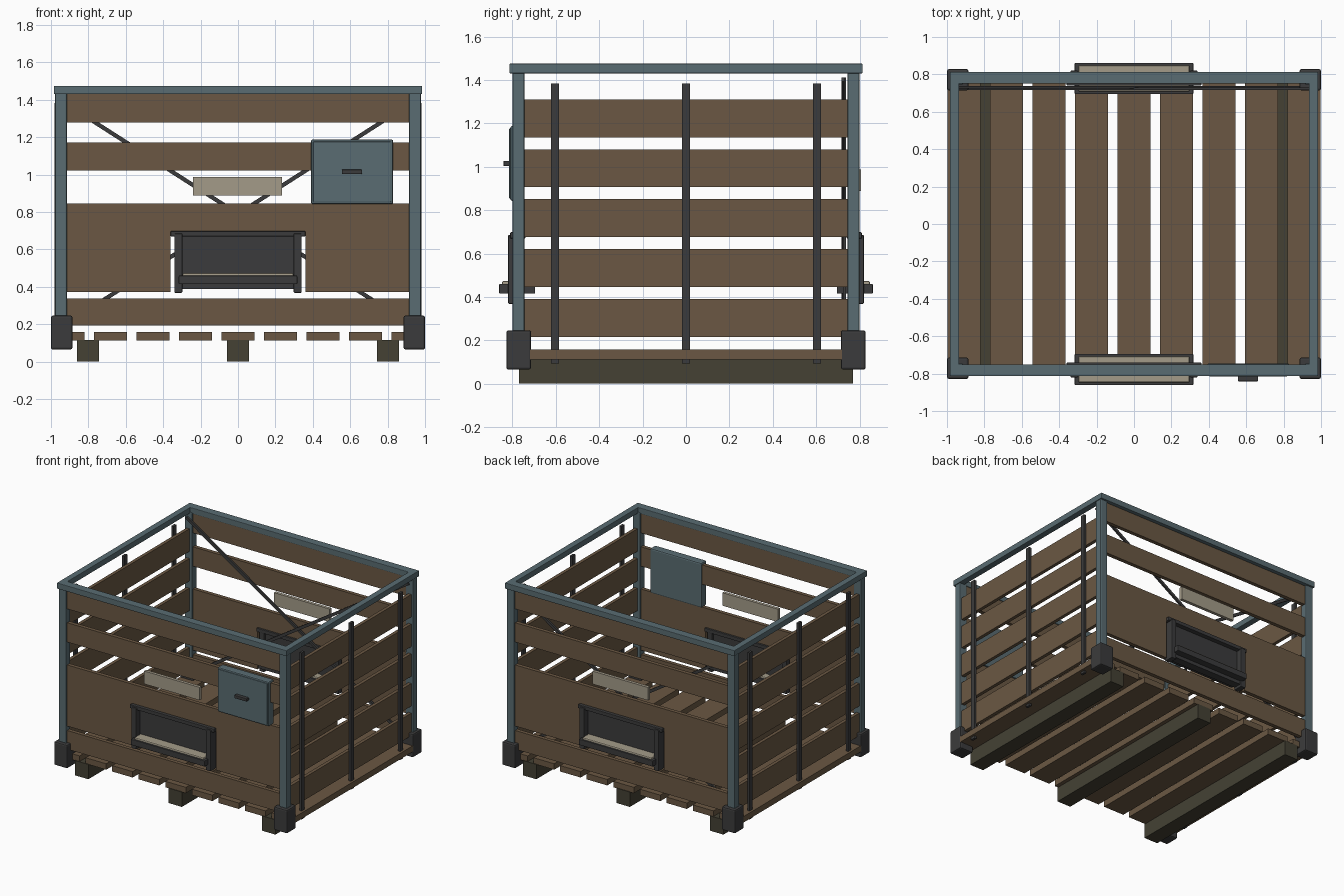
import bpy, bmesh, math
from mathutils import Matrix

if "Cube" in bpy.data.objects:
    bpy.data.objects.remove(bpy.data.objects["Cube"])


def mat(name, c):
    m = bpy.data.materials.new(name)
    m.diffuse_color = (*c, 1)
    m.use_nodes = True
    m.node_tree.nodes["Principled BSDF"].inputs["Base Color"].default_value = m.diffuse_color
    return m


TEAL = mat("teal steel", (0.100, 0.150, 0.168))
WOOD = mat("brown wood", (0.145, 0.097, 0.056))
RUNNER = mat("dark runner wood", (0.058, 0.053, 0.034))
DARK = mat("charcoal metal", (0.044, 0.044, 0.045))
PALE = mat("pale plate", (0.37, 0.33, 0.25))


def box(name, x, y, z, m, bevel=0, rot_y=0):
    """Box from (min, max) ranges, optionally bevelled and turned about y."""
    lo, hi = zip(*[sorted(r) for r in (x, y, z)])
    size = [b - a for a, b in zip(lo, hi)]
    mid = [(a + b) / 2 for a, b in zip(lo, hi)]
    bm = bmesh.new()
    bmesh.ops.create_cube(bm, size=1, matrix=Matrix.Diagonal((*size, 1)))
    if bevel:
        bmesh.ops.bevel(bm, geom=bm.edges[:], offset=bevel, segments=2,
                        profile=0.5, affect='EDGES')
    me = bpy.data.meshes.new(name)
    bm.to_mesh(me)
    bm.free()
    me.materials.append(m)
    ob = bpy.data.objects.new(name, me)
    ob.location = mid
    ob.rotation_euler = (0, rot_y, 0)
    bpy.context.collection.objects.link(ob)
    return ob


# Pallet runners and deck slats
for c in (-0.802, 0, 0.802):
    box("runner", (c - 0.058, c + 0.058), (-0.77, 0.77), (0, 0.115), RUNNER)
for i in range(9):
    c = (i - 4) * 0.2275
    box("deck_slat", (c - 0.088, c + 0.088), (-0.765, 0.765), (0.112, 0.158), WOOD)

# Corner posts and protectors
for sx in (-1, 1):
    for sy in (-1, 1):
        box("corner_post", (sx * 0.915, sx * 0.978), (sy * 0.745, sy * 0.80),
            (0.1, 1.44), TEAL, 0.006)
        box("corner_protector", (sx * 0.885, sx), (sy * 0.714, sy * 0.828),
            (0.065, 0.246), DARK, 0.01)

# Top rim
for s in (-1, 1):
    box("long_top_rail", (-0.984, 0.984), (s * 0.75, s * 0.814), (1.43, 1.475), TEAL, 0.004)
    box("side_top_rail", (s * 0.935, s * 0.984), (-0.76, 0.76), (1.43, 1.475), TEAL, 0.004)

# Side slats and upright battens
for s in (-1, 1):
    for i in range(5):
        c = 0.303 + i * 0.23
        box("side_slat", (s * 0.938, s * 0.964), (-0.754, 0.754), (c - 0.0875, c + 0.0875), WOOD)
    for y in (-0.603, 0, 0.603):
        box("side_batten", (s * 0.962, s * 0.981), (y - 0.0185, y + 0.0185), (0.093, 1.383), DARK)

# Front and back walls
for s in (-1, 1):
    wall = (s * 0.755, s * 0.785)
    for z in ((1.28, 1.432), (1.023, 1.173), (0.193, 0.338)):
        box("wall_board", (-0.915, 0.915), wall, z, WOOD)
    # Panel around the feeding hatch
    for t in (-1, 1):
        box("wall_panel_side", (t * 0.36, t * 0.915), wall, (0.372, 0.846), WOOD)
    box("wall_panel_top", (-0.36, 0.36), wall, (0.69, 0.846), WOOD)
    # Hatch frame, shutter and trough
    box("hatch_lintel", (-0.36, 0.36), (s * 0.74, s * 0.81), (0.67, 0.698), DARK, 0.003)
    for t in (-1, 1):
        box("hatch_jamb", (t * 0.298, t * 0.34), (s * 0.745, s * 0.82), (0.368, 0.685), DARK, 0.005)
    box("hatch_shutter", (-0.31, 0.31), (s * 0.76, s * 0.775), (0.39, 0.68), DARK)
    box("hatch_sill", (-0.31, 0.31), (s * 0.75, s * 0.81), (0.388, 0.43), DARK)
    box("trough", (-0.317, 0.317), (s * 0.695, s * 0.861), (0.415, 0.46), DARK, 0.004)
    box("trough_lining", (-0.297, 0.297), (s * 0.708, s * 0.848), (0.445, 0.474), PALE, 0.008)
    # Blank name plate
    box("blank_plate", (-0.24, 0.236), (s * 0.783, s * 0.807), (0.888, 0.988), PALE)

# Crossed braces inside the back wall
angle = math.atan(0.64)
half = 0.955 / math.cos(angle)
for i, s in enumerate((-1, 1)):
    y = 0.716 + i * 0.008
    box("cross_brace", (-half, half), (y, y + 0.014), (0.779, 0.801), DARK, rot_y=s * angle)

# Front document box with raised lid and handle
box("document_box", (0.39, 0.83), (-0.81, -0.745), (0.842, 1.188), TEAL, 0.01)
box("document_box_lid", (0.402, 0.818), (-0.815, -0.80), (0.854, 1.176), TEAL, 0.003)
box("document_box_handle", (0.555, 0.663), (-0.841, -0.81), (1.003, 1.027), DARK, 0.004)
